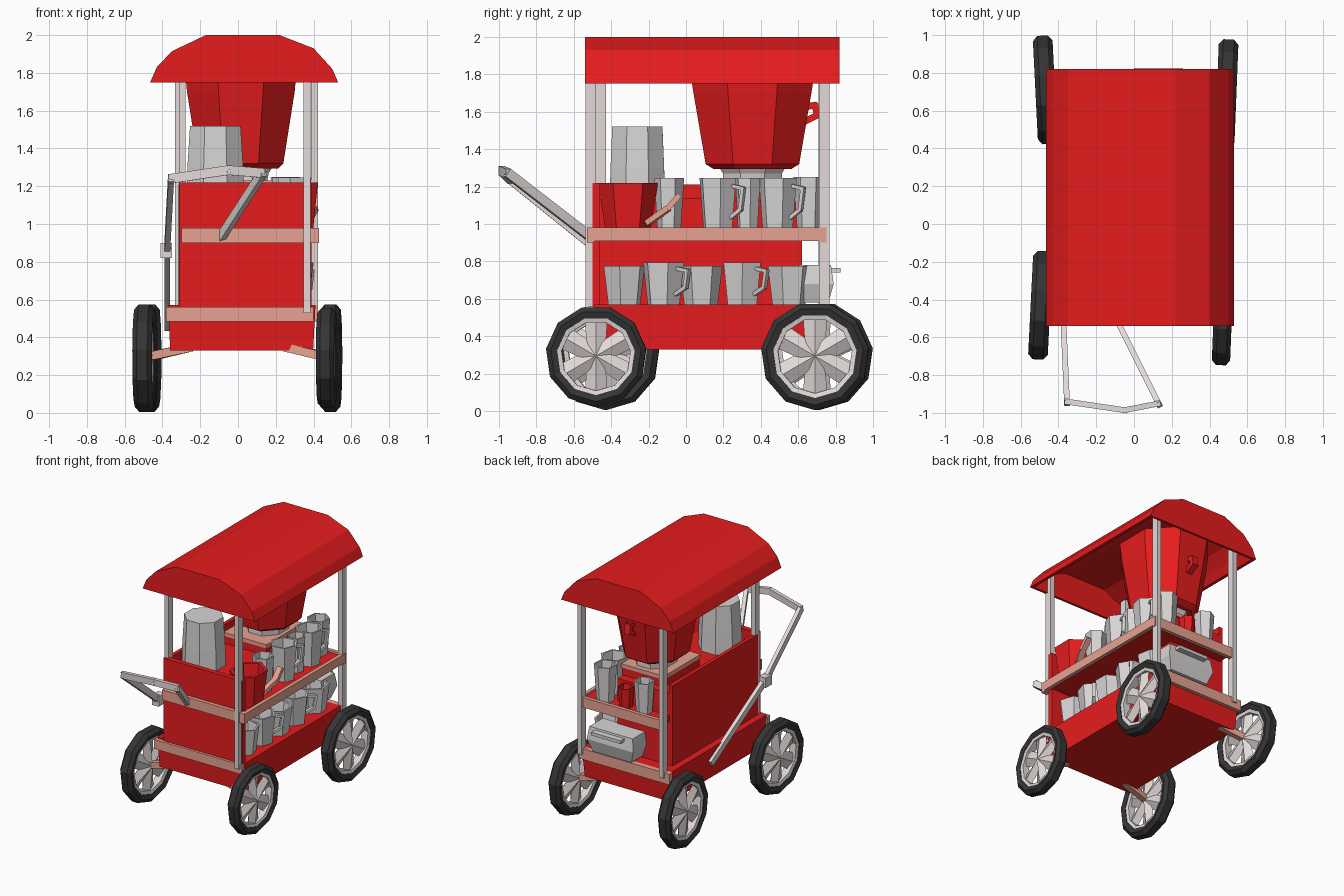
import bpy, bmesh, math
from mathutils import Vector, Matrix

if "Cube" in bpy.data.objects:
    bpy.data.objects.remove(bpy.data.objects["Cube"])


def material(name, rgb):
    m = bpy.data.materials.new(name)
    m.diffuse_color = (*rgb, 1)
    m.use_nodes = True
    m.node_tree.nodes["Principled BSDF"].inputs["Base Color"].default_value = m.diffuse_color
    return m


RED = material("red paint", (0.85, 0.0125, 0.0135))
BLACK = material("tyre rubber", (0.036, 0.035, 0.036))
PALE = material("pale metal", (0.76, 0.70, 0.69))
GREY = material("cup grey", (0.68, 0.665, 0.66))
SALMON = material("salmon trim", (0.88, 0.40, 0.31))


def finish(name, bm, mat):
    bmesh.ops.recalc_face_normals(bm, faces=bm.faces)
    me = bpy.data.meshes.new(name)
    bm.to_mesh(me)
    bm.free()
    me.materials.append(mat)
    ob = bpy.data.objects.new(name, me)
    bpy.context.collection.objects.link(ob)
    return ob


def box(name, lo, hi, mat):
    bm = bmesh.new()
    lo, hi = Vector(lo), Vector(hi)
    bmesh.ops.create_cube(bm, size=1, matrix=Matrix.Translation((lo + hi) / 2)
                          @ Matrix.Diagonal((*(hi - lo), 1)))
    return finish(name, bm, mat)


def bars(name, pts, w, h, mat):
    """Flat bars following a list of points."""
    bm = bmesh.new()
    for p, q in zip(pts, pts[1:]):
        p, q = Vector(p), Vector(q)
        d = q - p
        bmesh.ops.create_cube(bm, size=1, matrix=Matrix.Translation((p + q) / 2)
                              @ d.to_track_quat('Z', 'Y').to_matrix().to_4x4()
                              @ Matrix.Diagonal((w, h, d.length + min(w, h) * 0.6, 1)))
    return finish(name, bm, mat)


def loft(name, rings, n, center, mat, turn=0.0):
    """Stack of elliptical rings (z, rx, ry), capped at both ends."""
    bm = bmesh.new()
    loops = []
    for z, rx, ry in rings:
        loops.append([bm.verts.new((center[0] + rx * math.cos(turn + math.tau * i / n),
                                    center[1] + ry * math.sin(turn + math.tau * i / n), z))
                      for i in range(n)])
    for a, b in zip(loops, loops[1:]):
        for i in range(n):
            bm.faces.new((a[i], a[(i + 1) % n], b[(i + 1) % n], b[i]))
    bm.faces.new(loops[0])
    bm.faces.new(loops[-1])
    return finish(name, bm, mat)


def prism(name, profile, y0, y1, mat):
    """Profile in x, z pushed along y."""
    bm = bmesh.new()
    f = bm.faces.new([bm.verts.new((x, y0, z)) for x, z in profile])
    r = bmesh.ops.extrude_face_region(bm, geom=[f])
    bmesh.ops.translate(bm, vec=(0, y1 - y0, 0),
                        verts=[v for v in r['geom'] if isinstance(v, bmesh.types.BMVert)])
    return finish(name, bm, mat)


# canopy: arched shell with closed gables
arch = [(-0.465, 1.75), (-0.43, 1.83), (-0.35, 1.915), (-0.17, 2.0), (0.22, 2.0), (0.40, 1.93),
        (0.50, 1.82), (0.53, 1.75)]
inner = [(0.03 + (x - 0.03) * 0.95, z - 0.025 if z > 1.76 else z) for x, z in arch]
prism("canopy_shell", arch + inner[::-1], -0.53, 0.81, RED)
prism("canopy_front_gable", arch, -0.54, -0.52, RED)
prism("canopy_back_gable", arch, 0.80, 0.82, RED)

# cart body
base = box("cart_base", (-0.37, -0.49, 0.33), (0.41, 0.73, 0.57), RED)
for v in base.data.vertices:
    if v.co.z < 0.4:
        v.co.x *= 0.97
        v.co.y *= 0.97
box("counter_block", (-0.29, -0.46, 0.55), (0.17, 0.62, 1.14), RED)
box("mug_platform", (-0.19, 0.10, 1.12), (0.18, 0.55, 1.20), RED)
box("mug_platform_edge", (-0.195, 0.095, 1.20), (0.185, 0.555, 1.23), SALMON)
box("left_wall", (-0.315, -0.46, 0.55), (-0.285, 0.62, 1.21), RED)
box("front_panel", (-0.31, -0.50, 0.55), (0.39, -0.46, 1.22), RED)
box("middle_shelf", (-0.29, -0.50, 0.92), (0.41, 0.73, 0.965), RED)

# salmon trim strips
box("front_shelf_trim", (-0.30, -0.53, 0.90), (0.43, -0.49, 0.98), SALMON)
box("right_shelf_trim", (0.40, -0.53, 0.91), (0.43, 0.75, 0.98), SALMON)
box("back_shelf_trim", (-0.32, 0.72, 0.90), (0.43, 0.75, 0.98), SALMON)
box("front_base_trim", (-0.38, -0.52, 0.485), (0.40, -0.48, 0.56), SALMON)
box("back_base_trim", (-0.38, 0.71, 0.485), (0.42, 0.75, 0.57), SALMON)

# canopy posts
for n, x, y in (("front_left", -0.295, -0.455), ("front_right", 0.365, -0.51),
                ("back_left", -0.315, 0.735), ("back_right", 0.405, 0.74)):
    box(n + "_post", (x - 0.018, y - 0.028, 0.53), (x + 0.018, y + 0.028, 1.90), PALE)

# wheels and axles
N, R = 11, 0.29


def wheel(name, x, y, r0, lean, z=0.295):
    place = (Matrix.Translation((x, y, z)) @ Matrix.Rotation(lean, 4, 'Z')
             @ Matrix.Rotation(math.pi / 2, 4, 'Y') @ Matrix.Scale(r0 / R, 4))
    prof = [(0.225, -0.04), (0.262, -0.052), (R, -0.028), (R, 0.028), (0.262, 0.052), (0.225, 0.04)]
    rim = [(0.20, -0.03), (0.232, -0.038), (0.232, 0.038), (0.20, 0.03)]
    for part, p, mat in (("_tyre", prof, BLACK), ("_rim", rim, PALE)):
        bm = bmesh.new()
        loops = [[bm.verts.new((r * math.cos(math.tau * i / N), r * math.sin(math.tau * i / N), h))
                  for r, h in p] for i in range(N)]
        for i in range(N):
            a, b = loops[i], loops[(i + 1) % N]
            for j in range(len(p)):
                k = (j + 1) % len(p)
                bm.faces.new((a[j], a[k], b[k], b[j]))
        bm.transform(place)
        finish(name + part, bm, mat)
    # wide ridged spokes that meet at the hub
    bm = bmesh.new()
    for i in range(6):
        turn = Matrix.Rotation(math.tau * i / 6, 4, 'Z')
        c = [bm.verts.new(turn @ Vector(p)) for p in
             ((0.0, -0.05, 0), (0.21, -0.065, 0), (0.21, 0.065, 0), (0.0, 0.05, 0),
              (0.0, 0, 0.045), (0.21, 0, 0.02), (0.0, 0, -0.045), (0.21, 0, -0.02))]
        for f in ((0, 1, 5, 4), (4, 5, 2, 3), (6, 7, 1, 0), (3, 2, 7, 6), (1, 7, 2, 5), (0, 4, 3, 6)):
            bm.faces.new([c[k] for k in f])
    bm.transform(place)
    finish(name + "_spokes", bm, PALE)


for n, x, y, r0, lean in (("front_left_wheel", -0.495, -0.43, 0.29, -0.05),
                          ("front_right_wheel", 0.47, -0.48, 0.27, -0.04),
                          ("back_left_wheel", -0.47, 0.71, 0.29, 0.05),
                          ("back_right_wheel", 0.49, 0.69, 0.29, -0.04)):
    wheel(n, x, y, r0, lean)
    s = math.copysign(1, x)
    bars(n + "_axle", [(x, y, 0.295), (s * 0.26, y * 0.94, 0.345)], 0.045, 0.045, SALMON)

# push handle running along the left wall
bars("push_handle", [(-0.375, 0.22, 0.46), (-0.375, -0.48, 0.87), (-0.355, -0.94, 1.24),
                     (-0.05, -0.985, 1.285), (0.13, -0.95, 1.27), (-0.09, -0.51, 0.93)],
     0.03, 0.05, PALE)
box("handle_joint", (-0.41, -0.50, 0.82), (-0.35, -0.42, 0.90), PALE)

# giant red mug under the canopy
MUG = (0.015, 0.355)
k8 = 1 / math.cos(math.pi / 8)
loft("mug_foot", [(1.22, 0.15, 0.17), (1.27, 0.16, 0.17), (1.30, 0.18, 0.19)], 8, MUG, PALE, math.pi / 8)
loft("giant_mug", [(z, rx * k8, ry * k8) for z, rx, ry in
                   ((1.295, 0.20, 0.21), (1.32, 0.225, 0.25), (1.70, 0.285, 0.315), (1.86, 0.30, 0.34))],
     8, MUG, RED, math.pi / 8)
bars("giant_mug_handle", [(0.02, 0.60, 1.62), (0.02, 0.69, 1.635), (0.02, 0.70, 1.58), (0.02, 0.58, 1.52)],
     0.05, 0.035, RED)

# grey canister in the counter well
loft("canister", [(1.13, 0.165, 0.16), (1.30, 0.16, 0.155), (1.52, 0.145, 0.145)], 8,
     (-0.12, -0.26), GREY, 0.39)


def cup(name, x, y, z, h, r, mat=GREY, handle=None):
    loft(name, [(z, r * 0.78, r * 0.78), (z + h, r, r), (z + h, r * 0.86, r * 0.86),
                (z + h * 0.4, r * 0.7, r * 0.7)], 6, (x, y), mat, y * 7)
    if handle is not None:
        c, s = math.cos(handle), math.sin(handle)
        bars(name + "_handle", [(x + c * r * k, y + s * r * k, z + h * t) for k, t in
                                ((0.85, 0.85), (1.45, 0.8), (1.3, 0.4), (0.75, 0.25))],
             0.025, 0.02, mat)


# cups along the lower right shelf
for i, y in enumerate((-0.33, -0.12, 0.08, 0.30, 0.55)):
    cup(f"lower_cup_{i + 1}", 0.285, y, 0.57, 0.205 + 0.02 * (i % 2), 0.115,
        handle=0.9 if i % 2 else None)
# cups along the upper right shelf
for i, (y, r) in enumerate(((-0.09, 0.08), (0.17, 0.105), (0.33, 0.07), (0.49, 0.105))):
    cup(f"upper_cup_{i + 1}", 0.285, y, 0.965, 0.28, r, handle=1.1 if r > 0.09 else None)
# cups along the back of the upper shelf
cup("back_cup_right", 0.25, 0.66, 0.965, 0.285, 0.085)
cup("back_cup_red", 0.06, 0.67, 0.965, 0.16, 0.06, RED)
cup("back_cup_left", -0.10, 0.67, 0.965, 0.25, 0.075)
# flared basin and tray sticking out at the back of the lower shelf
loft("back_basin", [(0.58, 0.24, 0.10), (0.68, 0.29, 0.14), (0.78, 0.27, 0.12)], 4,
     (0.12, 0.69), GREY, math.pi / 4)
box("back_tray", (0.0, 0.60, 0.74), (0.26, 0.825, 0.765), GREY)

# red jug with a salmon spout at the front of the upper shelf
loft("jug", [(0.965, 0.10, 0.12), (1.22, 0.13, 0.16), (1.22, 0.105, 0.13), (1.08, 0.09, 0.11)], 6,
     (0.31, -0.31), RED, 0.52)
bars("jug_spout", [(0.36, -0.20, 1.01), (0.40, -0.10, 1.08), (0.40, -0.04, 1.15)], 0.045, 0.03, SALMON)
